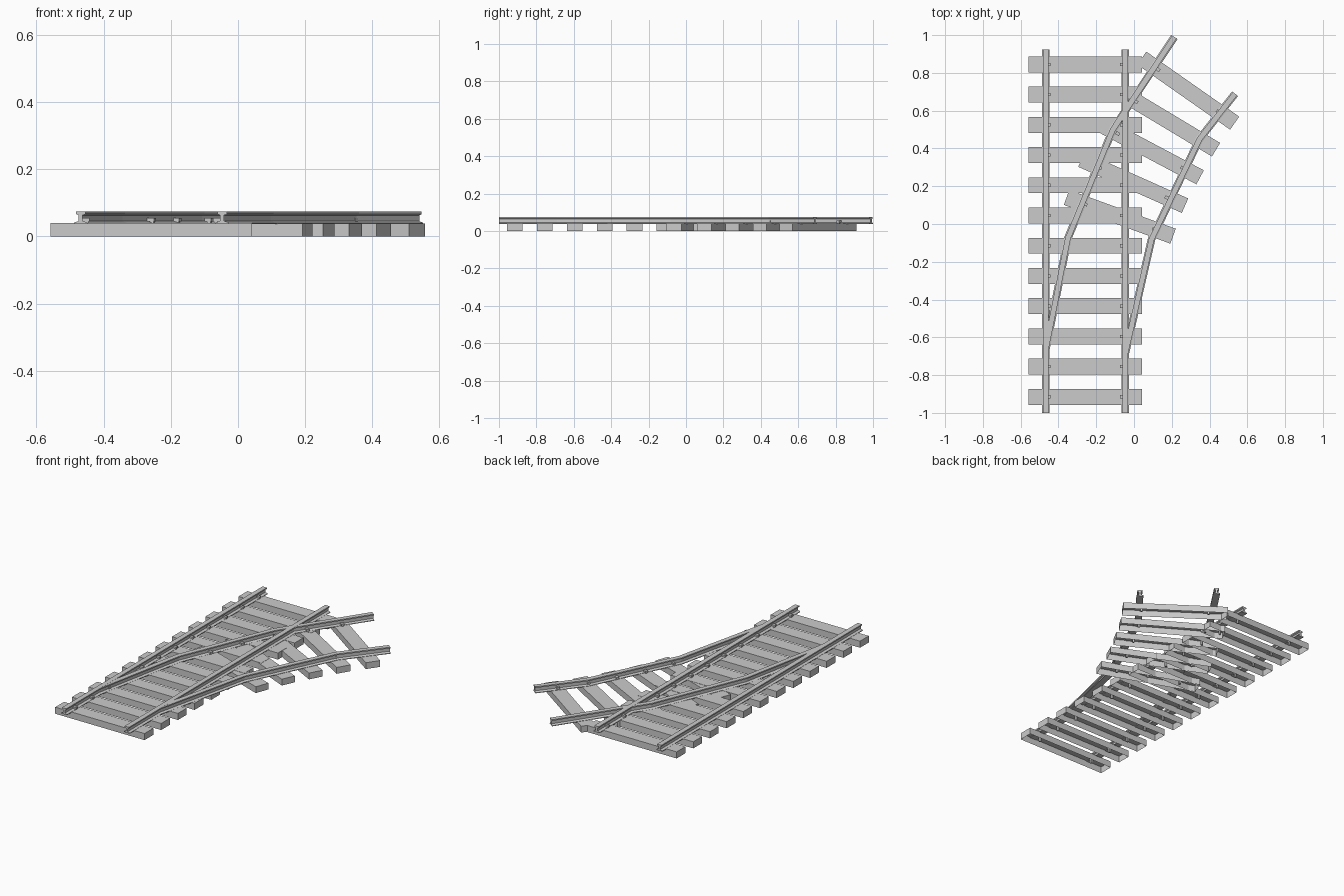
import bpy, bmesh, math
from mathutils import Vector, Matrix

if "Cube" in bpy.data.objects:
    bpy.data.objects.remove(bpy.data.objects["Cube"])


def finish(bm, name, matrix=None):
    bmesh.ops.recalc_face_normals(bm, faces=bm.faces)
    mesh = bpy.data.meshes.new(name)
    bm.to_mesh(mesh)
    bm.free()
    ob = bpy.data.objects.new(name, mesh)
    bpy.context.collection.objects.link(ob)
    if matrix:
        ob.matrix_world = matrix
    return ob


def add_box(bm, size, centre):
    m = Matrix.Translation(centre) @ Matrix.Diagonal((*size, 1))
    return bmesh.ops.create_cube(bm, size=1, matrix=m)["verts"]


# Sleeper: hollow box open underneath, with a spike inside each rail
def sleeper(name, x, y, angle=0.0, top=0.04):
    place = Matrix.Translation((x, y, 0)) @ Matrix.Rotation(angle, 4, 'Z')
    bm = bmesh.new()
    add_box(bm, (0.6, 0.084, top), (0, 0, top / 2))
    bm.faces.ensure_lookup_table()
    bottom = [f for f in bm.faces if f.calc_center_median().z < 0.001]
    ob = finish(bm, name, place)
    bm = bmesh.new()
    bm.from_mesh(ob.data)
    bottom = [f for f in bm.faces if f.calc_center_median().z < 0.001]
    bmesh.ops.delete(bm, geom=bottom, context='FACES_ONLY')
    bm.to_mesh(ob.data)
    bm.free()

    bm = bmesh.new()
    for side in (-1, 1):
        add_box(bm, (0.011, 0.011, 0.04), (side * 0.192, 0, 0.027))
        add_box(bm, (0.021, 0.017, 0.01), (side * 0.194, 0, 0.05))
    finish(bm, name.replace("sleeper", "spikes"), place)


# Rail: I-shaped profile swept with mitred joints along a path
HALF = [(0.020, 0.037), (0.020, 0.041), (0.006, 0.046),
        (0.006, 0.063), (0.0145, 0.067), (0.0145, 0.0745)]
PROFILE = HALF + [(-u, z) for u, z in reversed(HALF)]


def rail(name, path, lift=0.0):
    pts = [Vector(p) for p in path]
    dirs = [(b - a).normalized() for a, b in zip(pts, pts[1:])]
    bm = bmesh.new()
    rings = []
    for i, p in enumerate(pts):
        d0, d1 = dirs[max(i - 1, 0)], dirs[min(i, len(dirs) - 1)]
        t = (d0 + d1).normalized()
        side = Vector((t.y, -t.x)) / t.dot(d0)
        rings.append([bm.verts.new((p.x + side.x * u, p.y + side.y * u, z + lift))
                      for u, z in PROFILE])
    n = len(PROFILE)
    for a, b in zip(rings, rings[1:]):
        for k in range(n):
            bm.faces.new((a[k], a[(k + 1) % n], b[(k + 1) % n], b[k]))
    bm.faces.new(rings[0])
    bm.faces.new(rings[-1])
    return finish(bm, name)


# Straight track
for i in range(12):
    sleeper(f"straight_sleeper_{i + 1}", -0.258, -0.915 + 0.16 * i)
rail("straight_rail_left", [(-0.468, -1), (-0.468, 0.925)])
rail("straight_rail_right", [(-0.047, -1), (-0.047, 0.925)])

# Diverging track: centre and turn of each sleeper
for i, (x, y, deg) in enumerate([(-0.075, 0.038, -20), (-0.004, 0.219, -24),
                                 (0.085, 0.388, -28), (0.177, 0.548, -31),
                                 (0.287, 0.706, -35)]):
    sleeper(f"branch_sleeper_{i + 1}", x, y, math.radians(deg), 0.0385)
rail("branch_rail_left", [(-0.468, -0.67), (-0.35, -0.075),
                          (-0.112, 0.5), (0.214, 0.99)], -0.0005)
rail("branch_rail_right", [(-0.047, -0.69), (0.093, -0.08),
                           (0.347, 0.45), (0.535, 0.69)], -0.0005)
